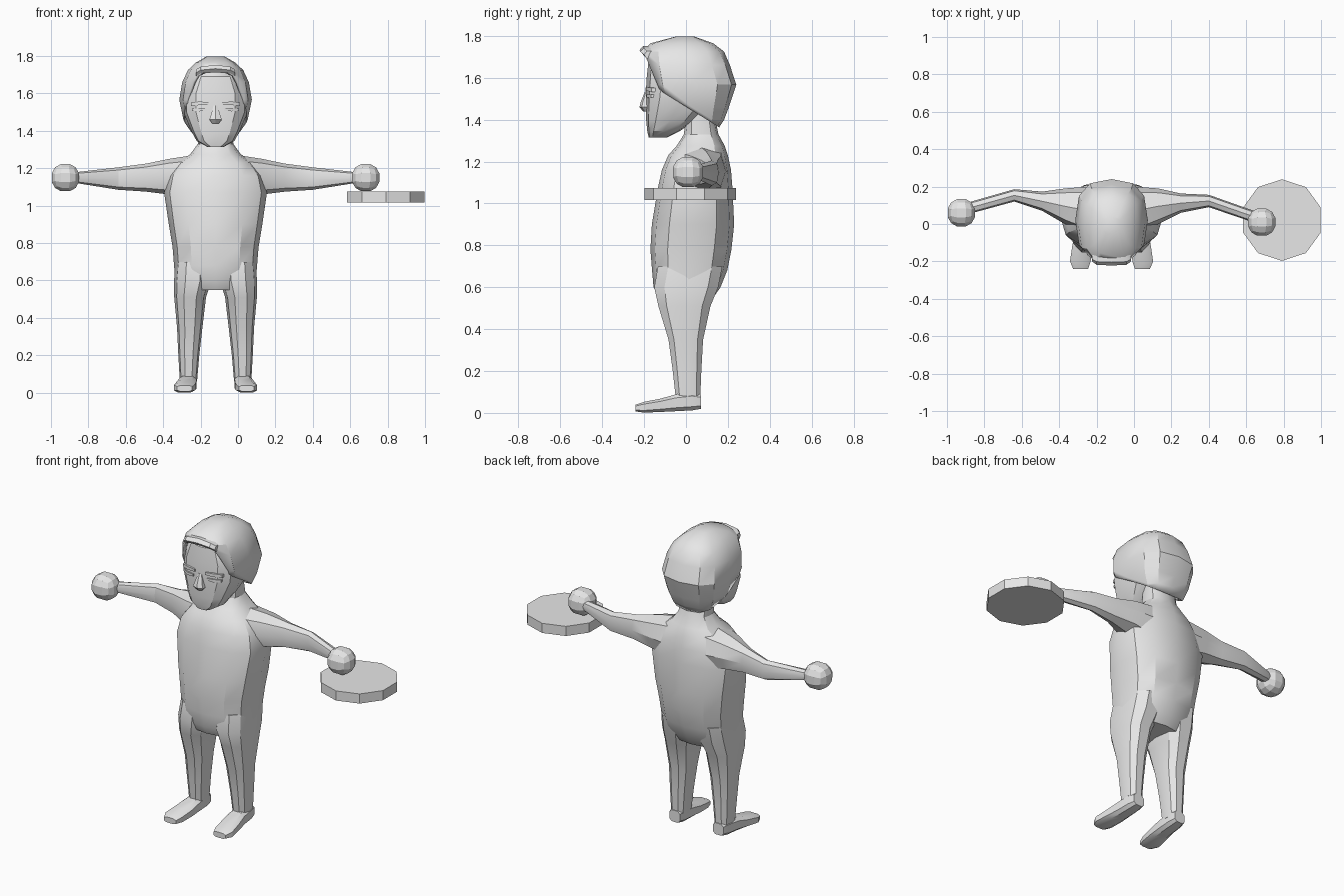
import bpy, bmesh, math
from mathutils import Vector

CX = -0.12  # centre line of the figure
grey = bpy.data.materials.new("plain_grey")
grey.diffuse_color = (0.8, 0.8, 0.8, 1)


def finish(name, bm, angle=30):
    bmesh.ops.recalc_face_normals(bm, faces=bm.faces)
    me = bpy.data.meshes.new(name)
    bm.to_mesh(me)
    bm.free()
    me.materials.append(grey)
    me.shade_smooth()
    me.set_sharp_from_angle(angle=math.radians(angle))
    ob = bpy.data.objects.new(name, me)
    bpy.context.collection.objects.link(ob)
    return ob


def loft(sections, axis, n=12, power=0.8, turn=0.0):
    """Skin rounded sections (t, u0, u1, v0, v1) along an axis."""
    bm = bmesh.new()
    rings = []
    for t, u0, u1, v0, v1 in sections:
        ring = []
        for i in range(n):
            a = 2 * math.pi * (i + turn) / n
            c, s = math.cos(a), math.sin(a)
            u = (u0 + u1) / 2 + (u1 - u0) / 2 * math.copysign(abs(c) ** power, c)
            v = (v0 + v1) / 2 + (v1 - v0) / 2 * math.copysign(abs(s) ** power, s)
            co = {"x": (t, u, v), "y": (u, t, v), "z": (u, v, t)}[axis]
            ring.append(bm.verts.new(co))
        rings.append(ring)
    for a, b in zip(rings, rings[1:]):
        for i in range(n):
            j = (i + 1) % n
            bm.faces.new((a[i], a[j], b[j], b[i]))
    bm.faces.new(rings[0][::-1])
    bm.faces.new(rings[-1])
    return bm


def upright(rows):
    """Symmetric rows (z, front y, back y, half width) to sections."""
    return [(z, CX - w, CX + w, f, b) for z, f, b, w in rows]


# Torso and neck
finish("torso", loft(upright([
    (0.55, -0.13, 0.13, 0.17), (0.60, -0.155, 0.165, 0.215),
    (0.68, -0.162, 0.197, 0.222), (0.78, -0.17, 0.217, 0.23),
    (0.90, -0.163, 0.23, 0.25), (1.07, -0.135, 0.222, 0.275),
    (1.16, -0.115, 0.215, 0.255), (1.23, -0.085, 0.2, 0.2),
    (1.275, -0.045, 0.185, 0.135), (1.33, -0.01, 0.155, 0.095),
    (1.43, 0.0, 0.135, 0.09)]), "z"))

# Head with flat jaw
finish("head", loft(upright([
    (1.315, -0.178, -0.09, 0.045), (1.345, -0.185, -0.03, 0.10),
    (1.395, -0.19, 0.04, 0.128), (1.50, -0.193, 0.15, 0.172),
    (1.60, -0.188, 0.18, 0.172), (1.69, -0.178, 0.14, 0.128),
    (1.75, -0.12, 0.1, 0.08)]), "z", power=0.72))

# Hair cap, trimmed along the temple and the nape
hair = loft(upright([
    (1.35, -0.05, 0.15, 0.12), (1.40, -0.1, 0.182, 0.145),
    (1.46, -0.15, 0.205, 0.172), (1.567, -0.2, 0.24, 0.194),
    (1.66, -0.212, 0.21, 0.178), (1.725, -0.212, 0.182, 0.148),
    (1.765, -0.17, 0.13, 0.105), (1.797, -0.05, 0.04, 0.05)]), "z", power=0.75)
for p, q in (((-0.125, 1.54), (0.14, 1.375)), ((-0.205, 1.73), (-0.125, 1.54))):
    d = Vector((0, q[0] - p[0], q[1] - p[1]))
    bmesh.ops.bisect_plane(hair, geom=hair.verts[:] + hair.edges[:] + hair.faces[:],
                           plane_co=(0, p[0], p[1]), plane_no=(0, -d.z, d.y),
                           clear_inner=True)
cap = finish("hair", hair)
shell = cap.modifiers.new("thickness", "SOLIDIFY")
shell.thickness = 0.015
shell.offset = -1

# Fringe lip over the forehead
finish("fringe", loft([
    (CX - 0.105, -0.2, -0.14, 1.69, 1.73), (CX - 0.08, -0.218, -0.14, 1.705, 1.745),
    (CX, -0.222, -0.14, 1.71, 1.755), (CX + 0.08, -0.218, -0.14, 1.705, 1.745),
    (CX + 0.105, -0.2, -0.14, 1.69, 1.73)], "x", n=6))

# Nose
finish("nose", loft([
    (1.44, CX - 0.02, CX + 0.02, -0.205, -0.17),
    (1.46, CX - 0.037, CX + 0.037, -0.222, -0.17),
    (1.485, CX - 0.028, CX + 0.028, -0.216, -0.17),
    (1.535, CX - 0.012, CX + 0.012, -0.196, -0.17)], "z", n=6, turn=0.5))

for s, side in ((-1, "left"), (1, "right")):
    # Brow ledge with the closed eyelid under it
    finish(side + "_brow", loft([
        (CX + s * 0.035, -0.197, -0.16, 1.535, 1.555),
        (CX + s * 0.085, -0.196, -0.15, 1.535, 1.56),
        (CX + s * 0.13, -0.172, -0.12, 1.53, 1.555)], "x", n=4, turn=0.5))
    finish(side + "_eyelid", loft([
        (CX + s * 0.045, -0.196, -0.16, 1.505, 1.522),
        (CX + s * 0.085, -0.194, -0.15, 1.502, 1.524),
        (CX + s * 0.125, -0.173, -0.12, 1.505, 1.522)], "x", n=4, turn=0.5))

    # Leg: (z, offset, half width, front, back)
    finish(side + "_leg", loft([
        (z, CX + s * c - w, CX + s * c + w, f, b) for z, c, w, f, b in (
            (0.70, 0.118, 0.095, -0.14, 0.18), (0.60, 0.122, 0.100, -0.158, 0.16),
            (0.51, 0.136, 0.085, -0.137, 0.122), (0.35, 0.138, 0.068, -0.087, 0.085),
            (0.20, 0.143, 0.056, -0.066, 0.076), (0.06, 0.145, 0.046, -0.05, 0.07))],
        "z", n=10))

    # Foot: (y, offset, half width, bottom, top)
    finish(side + "_foot", loft([
        (y, CX + s * c - w, CX + s * c + w, lo, hi) for y, c, w, lo, hi in (
            (0.072, 0.145, 0.036, 0.018, 0.09), (0.03, 0.147, 0.047, 0.01, 0.10),
            (-0.05, 0.15, 0.05, 0.006, 0.09), (-0.12, 0.157, 0.056, 0.003, 0.07),
            (-0.20, 0.167, 0.058, 0.0, 0.054), (-0.24, 0.165, 0.042, 0.006, 0.04))],
        "y", n=8, power=0.6, turn=0.5))

    # Arm: (offset, front, back, bottom, top, backward shift of the left arm)
    finish(side + "_arm", loft([
        (CX + s * d, f + k * (s < 0), b + k * (s < 0), lo, hi) for d, f, b, lo, hi, k in (
            (0.12, -0.06, 0.2, 1.03, 1.27, 0), (0.25, 0.0, 0.19, 1.06, 1.25, 0),
            (0.37, 0.06, 0.163, 1.075, 1.225, 0.01), (0.52, 0.09, 0.156, 1.085, 1.205, 0.03),
            (0.74, 0.015, 0.078, 1.12, 1.18, 0.045), (0.79, 0.0, 0.06, 1.125, 1.175, 0.045))],
        "x", n=8))

    # Faceted ball hand
    bm = bmesh.new()
    bmesh.ops.create_cube(bm, size=1)
    bmesh.ops.subdivide_edges(bm, edges=bm.edges[:], cuts=2, use_grid_fill=True)
    centre = Vector((CX + s * 0.803, 0.01 if s > 0 else 0.06, 1.15))
    for v in bm.verts:
        v.co = centre + v.co.normalized() * 0.08
    finish(side + "_hand", bm, 20)

# Ten-sided disc under the hand
bm = bmesh.new()
bmesh.ops.create_cone(bm, cap_ends=True, segments=10, radius1=0.218, radius2=0.218, depth=0.058)
top_point = max(bm.verts, key=lambda v: v.co.y)
spin = math.pi / 2 - math.atan2(top_point.co.y, top_point.co.x)
for v in bm.verts:
    x, y = v.co.x, v.co.y
    v.co = (0.791 + x * math.cos(spin) - y * math.sin(spin),
            0.021 + x * math.sin(spin) + y * math.cos(spin), 1.046 + v.co.z)
finish("disc", bm)
